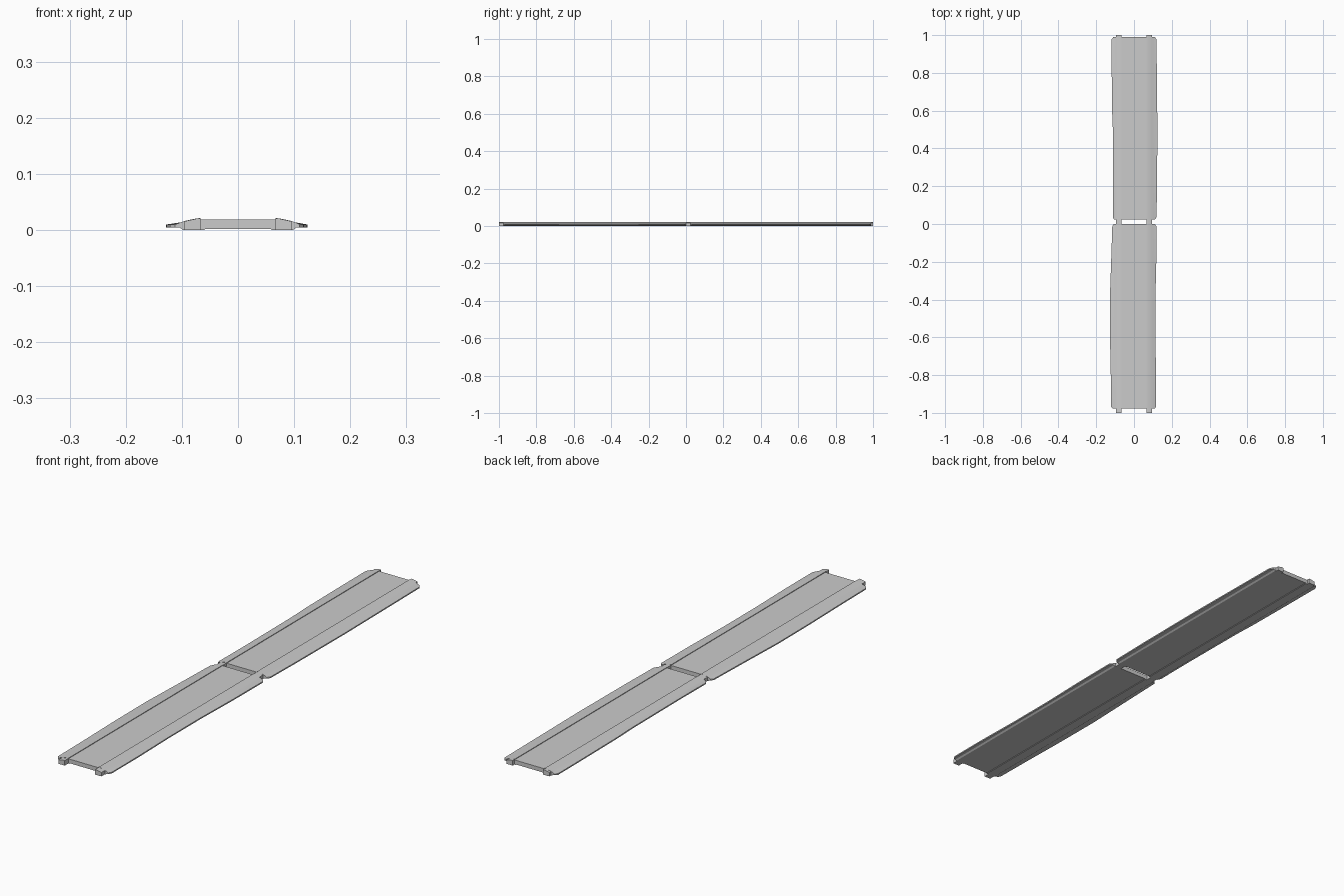
import bpy, bmesh

if "Cube" in bpy.data.objects:
    bpy.data.objects.remove(bpy.data.objects["Cube"])


def section(left, right):
    # closed cross-section: thin outer flanges, raised rails, sunken deck
    half_top = [(0.102, 0.0135), (0.095, 0.016), (0.074, 0.0205), (0.067, 0.021), (0.067, 0.0185)]
    half_low = [(0.058, 0.002), (0.060, 0.0), (0.098, 0.0), (0.104, 0.004)]
    pts = [(left, 0.0045), (left, 0.0095)]
    pts += [(-x, z) for x, z in half_top]
    pts += half_top[::-1]
    pts += [(right, 0.0095), (right, 0.0045)]
    pts += half_low[::-1]
    pts += [(-x, z) for x, z in half_low]
    return pts


def loft(name, rings):
    # skin a list of (y, section) rings and cap both ends
    bm = bmesh.new()
    loops = [[bm.verts.new((x, y, z)) for x, z in pts] for y, pts in rings]
    n = len(loops[0])
    for a, b in zip(loops, loops[1:]):
        for i in range(n):
            j = (i + 1) % n
            bm.faces.new((a[i], a[j], b[j], b[i]))
    bm.faces.new(loops[0])
    bm.faces.new(loops[-1])
    bmesh.ops.recalc_face_normals(bm, faces=bm.faces)
    mesh = bpy.data.meshes.new(name)
    bm.to_mesh(mesh)
    bm.free()
    ob = bpy.data.objects.new(name, mesh)
    bpy.context.collection.objects.link(ob)
    bpy.ops.object.select_all(action='DESELECT')
    bpy.context.view_layer.objects.active = ob
    ob.select_set(True)
    bpy.ops.object.shade_smooth_by_angle(angle=0.35)
    return ob


def plank(name, stations):
    # stations: (y, left edge, right edge), worn and slightly uneven edges
    loft(name, [(y, section(l, r)) for y, l, r in stations])


def tab(name, side, y0, y1):
    # connector tab continuing a rail
    pts = [(0.067, 0.0), (0.095, 0.0), (0.095, 0.0155), (0.074, 0.020), (0.067, 0.020)]
    loft(name, [(y, [(side * x, z) for x, z in pts]) for y in (y0, y1)])


# two planks
plank("front_plank", [(-0.977, -0.112, 0.110), (-0.967, -0.121, 0.117), (-0.8, -0.123, 0.117),
                      (-0.6, -0.127, 0.113), (-0.4, -0.128, 0.113), (-0.2, -0.121, 0.118),
                      (-0.012, -0.115, 0.119), (-0.001, -0.107, 0.111)])
plank("back_plank", [(0.024, -0.106, 0.111), (0.035, -0.111, 0.119), (0.2, -0.110, 0.122),
                     (0.5, -0.112, 0.124), (0.6, -0.116, 0.123), (0.8, -0.118, 0.121),
                     (0.978, -0.119, 0.119), (0.989, -0.110, 0.111)])

# rail connector tabs at both ends and across the gap
for label, y0, y1 in (("front", -1.0, -0.977), ("middle", -0.001, 0.024), ("back", 0.989, 1.0)):
    for side, s in (("left", -1), ("right", 1)):
        tab(f"{label}_{side}_tab", s, y0, y1)
